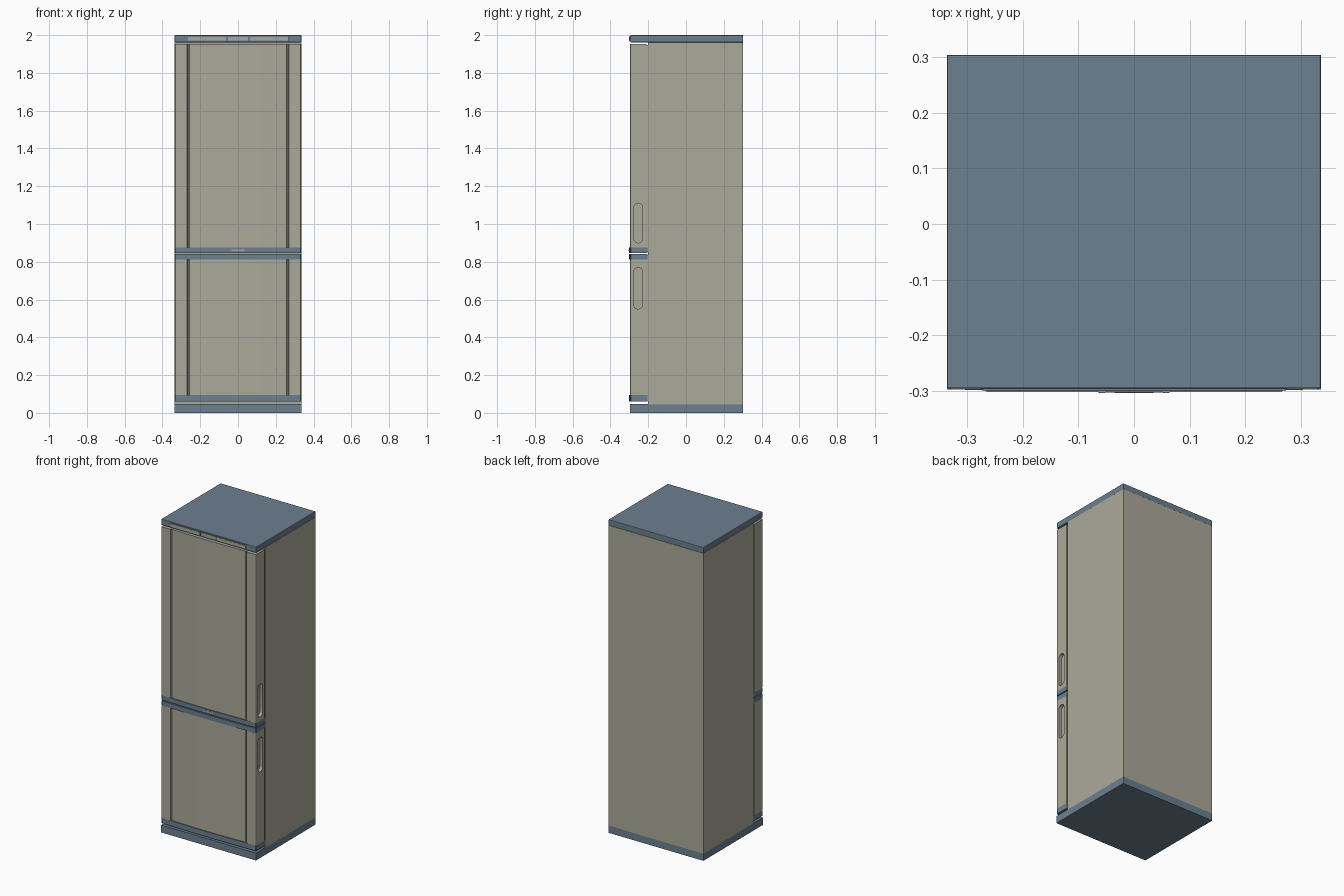
import bpy, bmesh, math

cube = bpy.data.objects.get("Cube")
if cube:
    bpy.data.objects.remove(cube, do_unlink=True)


def material(name, rgb):
    m = bpy.data.materials.new(name)
    m.use_nodes = True
    m.diffuse_color = (*rgb, 1)
    m.node_tree.nodes["Principled BSDF"].inputs["Base Color"].default_value = (*rgb, 1)
    return m


CREAM = material("warm_grey", (0.41, 0.40, 0.325))
BLUE = material("slate_blue", (0.15, 0.215, 0.275))
W, BACK, SEAM, FRONT = 0.335, 0.303, -0.2, -0.297


def prism(name, outline, low, high, mat, axis="z"):
    """Extrude a flat outline along z, or along x with the outline in (y, z)."""
    bm = bmesh.new()
    place = (lambda p, h: (p[0], p[1], h)) if axis == "z" else (lambda p, h: (h, p[0], p[1]))
    face = bm.faces.new([bm.verts.new(place(p, low)) for p in outline])
    ext = bmesh.ops.extrude_face_region(bm, geom=[face])
    verts = [v for v in ext["geom"] if isinstance(v, bmesh.types.BMVert)]
    shift = high - low
    bmesh.ops.translate(bm, verts=verts, vec=(0, 0, shift) if axis == "z" else (shift, 0, 0))
    bmesh.ops.recalc_face_normals(bm, faces=bm.faces)
    mesh = bpy.data.meshes.new(name)
    bm.to_mesh(mesh)
    bm.free()
    mesh.materials.append(mat)
    obj = bpy.data.objects.new(name, mesh)
    bpy.context.collection.objects.link(obj)
    return obj


def mirrored(half):
    """Complete an outline given on +x, running from back to front centre."""
    return half + [(-x, y) for x, y in reversed(half)]


def box(name, x0, x1, y0, y1, z0, z1, mat):
    return prism(name, [(x0, y0), (x1, y0), (x1, y1), (x0, y1)], z0, z1, mat)


def bow(half_width, edge, middle, steps=8):
    """Shallow curve from the outer edge towards the centre."""
    xs = [half_width * (1 - i / steps) for i in range(steps)]
    return [(x, middle + (edge - middle) * (x / half_width) ** 2) for x in xs]


def smooth(obj):
    bpy.context.view_layer.objects.active = obj
    obj.select_set(True)
    bpy.ops.object.shade_smooth_by_angle(angle=math.radians(20))
    obj.select_set(False)


# Cabinet with top and base slabs
box("cabinet", -W, W, SEAM, BACK, 0.045, 1.962, CREAM)
box("base_plinth", -W, W, FRONT, BACK, 0, 0.047, BLUE)
top = box("top_slab", -W, W, FRONT + 0.002, BACK, 1.962, 2, BLUE)
bevel = top.modifiers.new("edge", "BEVEL")
bevel.width, bevel.segments = 0.003, 2

# Control strip on the front of the top slab
prism("control_frame", mirrored([(0.28, FRONT + 0.004), (0.265, -0.3)]), 1.966, 1.994, BLUE)
box("control_panel", -0.265, 0.265, -0.301, FRONT, 1.972, 1.991, CREAM)
for side, x in (("right", -0.058), ("left", 0.058)):
    box(side + "_control_divider", x - 0.006, x + 0.006, -0.303, -0.299, 1.972, 1.991, BLUE)

# Door plan: side pillars, grooves and a gently bowed centre panel
door_plan = mirrored([(W, SEAM - 0.009), (W, -0.289), (W - 0.003, -0.295), (W - 0.008, FRONT),
                      (0.269, FRONT), (0.266, -0.286), (0.26, -0.286), (0.257, -0.291)]
                     + bow(0.254, -0.291, -0.297))
trim_plan = mirrored([(W, SEAM - 0.003), (W, -0.291), (W - 0.004, -0.296)]
                     + bow(W - 0.006, -0.2965, -0.302))


def capsule(y, low, high, r, steps=8):
    """Upright slot outline in (y, z)."""
    pts = []
    for z, start in ((high - r, 0), (low + r, math.pi)):
        pts += [(y + r * math.cos(start + math.pi * i / steps),
                 z + r * math.sin(start + math.pi * i / steps)) for i in range(steps + 1)]
    return pts


# Doors: panel, grip slot in the left edge, trims, gasket
doors = (("upper", 0.876, 1.952, (0.9, 1.11), ((0.847, 0.876),)),
         ("lower", 0.094, 0.811, (0.55, 0.77), ((0.06, 0.094), (0.811, 0.841))))
for name, low, high, grip, trims in doors:
    door = prism(name + "_door", door_plan, low, high, CREAM)
    cutter = prism("grip_cutter", capsule(-0.253, *grip, 0.023), W - 0.02, W + 0.02, CREAM, "x")
    cutter.hide_render = True
    cut = door.modifiers.new("grip", "BOOLEAN")
    cut.operation, cut.solver, cut.object = "DIFFERENCE", "EXACT", cutter
    bpy.context.view_layer.objects.active = door
    bpy.ops.object.modifier_apply(modifier=cut.name)
    bpy.data.objects.remove(cutter, do_unlink=True)
    smooth(door)
    for i, (z0, z1) in enumerate(trims):
        smooth(prism(f"{name}_door_trim_{i + 1}", trim_plan, z0, z1, BLUE))
    box(name + "_door_gasket", -W + 0.006, W - 0.006, SEAM - 0.012, SEAM,
        trims[0][0] + 0.004, max(high, trims[-1][1]) - 0.004, CREAM)

# Small plain plate at the middle of the upper trim
box("trim_plate", -0.035, 0.035, -0.3032, -0.3, 0.857, 0.865, CREAM)
